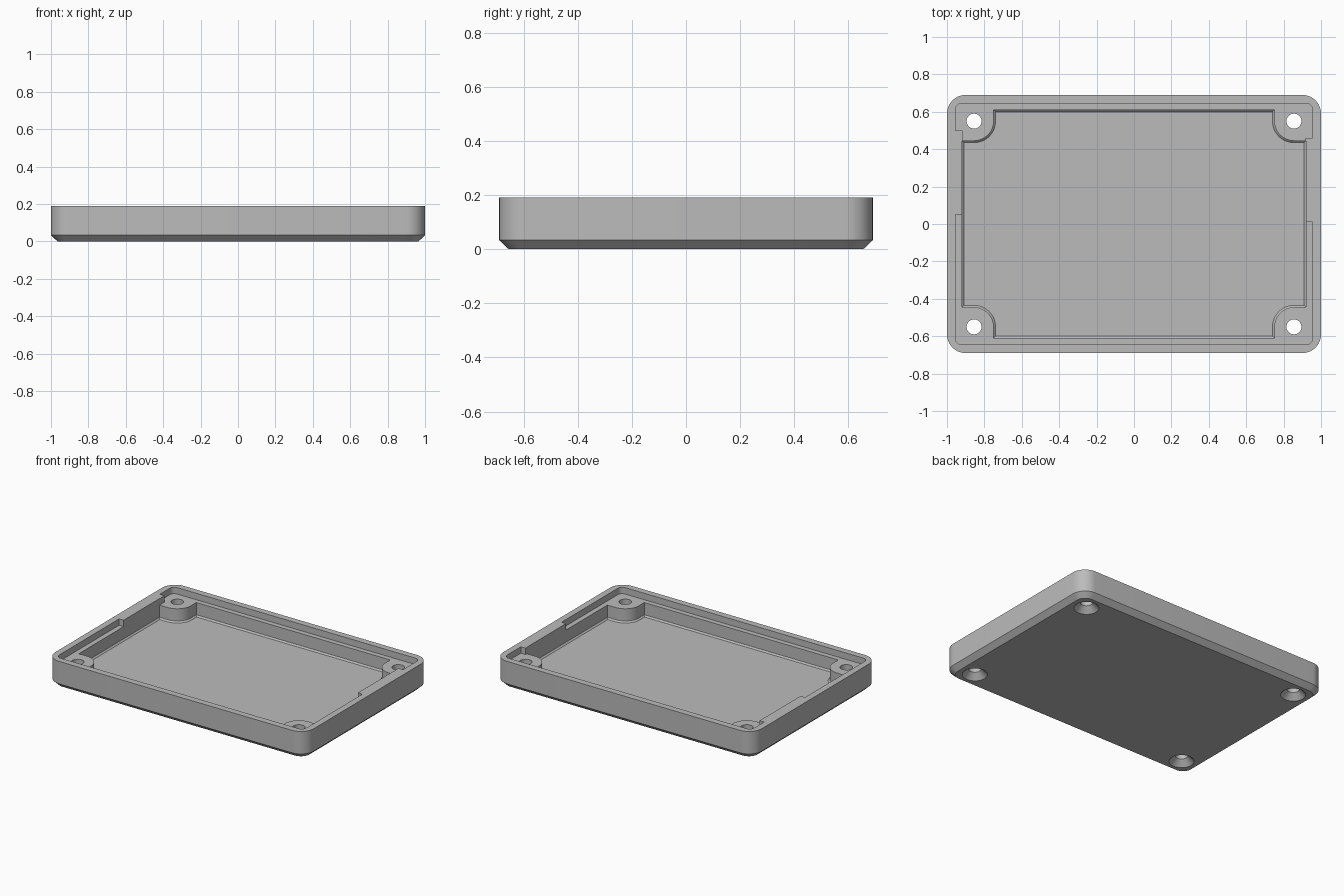
import bpy
import bmesh
from math import cos, sin, pi

cube = bpy.data.objects.get("Cube")
if cube:
    bpy.data.objects.remove(cube, do_unlink=True)

WIDTH, DEPTH, HEIGHT = 1.0, 0.69, 0.19      # half width, half depth, full height
LEDGE, FLOOR = 0.145, 0.05
HOLE_X, HOLE_Y = 0.855, 0.55

grey = bpy.data.materials.new("light grey plastic")
grey.use_nodes = True
grey.diffuse_color = (0.5, 0.5, 0.5, 1)
grey.node_tree.nodes["Principled BSDF"].inputs["Base Color"].default_value = (0.5, 0.5, 0.5, 1)


def arc(cx, cy, r, start, end, steps=12):
    angles = [start + (end - start) * i / steps for i in range(steps + 1)]
    return [(cx + r * cos(a), cy + r * sin(a)) for a in angles]


def corner(sx, sy, hx, hy, r):
    start = {(1, 1): 0, (-1, 1): pi / 2, (-1, -1): pi, (1, -1): 1.5 * pi}[sx, sy]
    return arc(sx * (hx - r), sy * (hy - r), r, start, start + pi / 2)


QUADRANTS = [(1, 1), (-1, 1), (-1, -1), (1, -1)]


def rounded_rect(hx, hy, r):
    return [p for q in QUADRANTS for p in corner(*q, hx, hy, r)]


def loft(name, layers):
    """Solid through a stack of (outline, z) layers with equal point counts."""
    bm = bmesh.new()
    rings = [[bm.verts.new((x, y, z)) for x, y in outline] for outline, z in layers]
    for low, high in zip(rings, rings[1:]):
        for i in range(len(low)):
            j = (i + 1) % len(low)
            bm.faces.new((low[i], low[j], high[j], high[i]))
    bm.faces.new(rings[0][::-1])
    bm.faces.new(rings[-1])
    bmesh.ops.recalc_face_normals(bm, faces=bm.faces)
    mesh = bpy.data.meshes.new(name)
    bm.to_mesh(mesh)
    bm.free()
    mesh.materials.append(grey)
    obj = bpy.data.objects.new(name, mesh)
    bpy.context.collection.objects.link(obj)
    return obj


def cavity_outline(inset):
    """Rectangle whose corners are notched by the rounded screw bosses."""
    hx, hy, r = 0.92 - inset, 0.61 - inset, 0.105 + inset
    points = []
    for sx, sy in QUADRANTS:
        part = [(hx, HOLE_Y - r)] + arc(HOLE_X, HOLE_Y, r, 1.5 * pi, pi) + [(HOLE_X - r, hy)]
        part = [(sx * x, sy * y) for x, y in part]
        points += part if sx * sy > 0 else part[::-1]
    return points


def recess_outline():
    """Lip recess, interrupted by a thick wall section on each short side."""
    hx, hy, r, thick = 0.955, 0.645, 0.035, 0.918
    left = [(-hx, 0.5), (-thick, 0.5), (-thick, 0.05), (-hx, 0.05)]
    right = [(hx, 0.01), (thick, 0.01), (thick, 0.46), (hx, 0.46)]
    return (corner(1, 1, hx, hy, r) + corner(-1, 1, hx, hy, r) + left
            + corner(-1, -1, hx, hy, r) + corner(1, -1, hx, hy, r) + right)


# Tray body with chamfered bottom edge
tray = loft("tray", [
    (rounded_rect(WIDTH - 0.035, DEPTH - 0.035, 0.065), 0),
    (rounded_rect(WIDTH, DEPTH, 0.1), 0.033),
    (rounded_rect(WIDTH, DEPTH, 0.1), HEIGHT)])

# Cavity with a small chamfer around the floor, and the lip recess
cutters = [
    loft("cavity_cutter", [(cavity_outline(0.01), FLOOR),
                           (cavity_outline(0), FLOOR + 0.01),
                           (cavity_outline(0), HEIGHT + 0.1)]),
    loft("lip_cutter", [(recess_outline(), LEDGE), (recess_outline(), HEIGHT + 0.05)])]

# Countersunk screw holes
for sx, sy in QUADRANTS:
    rings = [(0.09, -0.01), (0.04, 0.04), (0.04, HEIGHT + 0.02)]
    cutters.append(loft("screw_hole_cutter", [
        (arc(sx * HOLE_X, sy * HOLE_Y, r, 0, 2 * pi, 32)[:-1], z) for r, z in rings]))

for cutter in cutters:
    cutter.hide_render = True
    cut = tray.modifiers.new(cutter.name, "BOOLEAN")
    cut.operation = "DIFFERENCE"
    cut.solver = "EXACT"
    cut.object = cutter

# Bake the cuts and drop the helpers
bpy.context.view_layer.update()
graph = bpy.context.evaluated_depsgraph_get()
baked = bpy.data.meshes.new_from_object(tray.evaluated_get(graph))
tray.modifiers.clear()
tray.data = baked
baked.name = "tray"
for cutter in cutters:
    bpy.data.objects.remove(cutter, do_unlink=True)

bpy.ops.object.select_all(action="DESELECT")
tray.select_set(True)
bpy.context.view_layer.objects.active = tray
bpy.ops.object.shade_smooth_by_angle(angle=pi / 6)
